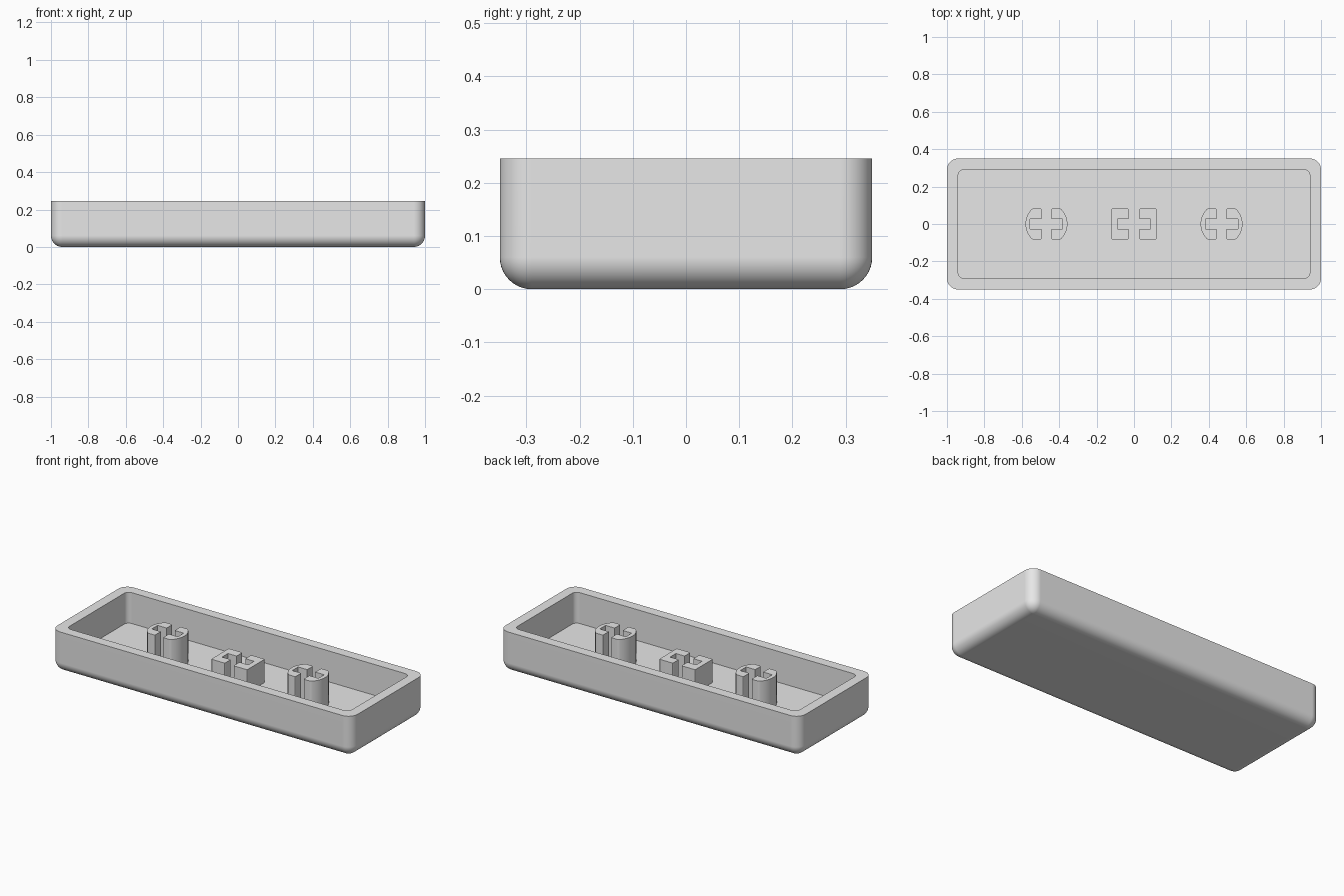
import bpy, bmesh
from math import sin, cos, pi, asin

cube = bpy.data.objects.get("Cube")
if cube:
    bpy.data.objects.remove(cube, do_unlink=True)

grey = bpy.data.materials.new("plain grey")
grey.use_nodes = True
COLOR = (0.8, 0.8, 0.8, 1)
grey.diffuse_color = COLOR
grey.node_tree.nodes["Principled BSDF"].inputs["Base Color"].default_value = COLOR

HALF_X, HALF_Y, HEIGHT = 1.0, 0.35, 0.246
WALL, FLOOR, ROUND, STEPS = 0.06, 0.06, 0.06, 10


def finish(name, bm):
    """Turn a bmesh into a smooth-shaded object with crisp edges."""
    bmesh.ops.remove_doubles(bm, verts=bm.verts, dist=1e-5)
    bmesh.ops.recalc_face_normals(bm, faces=bm.faces)
    mesh = bpy.data.meshes.new(name)
    bm.to_mesh(mesh)
    bm.free()
    mesh.materials.append(grey)
    obj = bpy.data.objects.new(name, mesh)
    bpy.context.collection.objects.link(obj)
    bpy.ops.object.select_all(action='DESELECT')
    obj.select_set(True)
    bpy.context.view_layer.objects.active = obj
    bpy.ops.object.shade_smooth_by_angle(angle=pi / 6)
    obj.modifiers.new("Even shading", 'WEIGHTED_NORMAL').keep_sharp = True
    return obj


def rounded_ring(bm, inset, radius, z):
    """Rounded rectangle of vertices, inset from the tray outline."""
    ring = []
    for i, (sx, sy) in enumerate([(1, 1), (-1, 1), (-1, -1), (1, -1)]):
        cx, cy = sx * (HALF_X - inset - radius), sy * (HALF_Y - inset - radius)
        for k in range(STEPS + 1):
            a = (i + k / STEPS) * pi / 2
            ring.append(bm.verts.new((cx + radius * cos(a), cy + radius * sin(a), z)))
    return ring


# Tray: rounded underside, straight walls, flat rim and hollow inside
bm = bmesh.new()
rings = []
for k in range(STEPS + 1):
    a = k / STEPS * pi / 2
    rings.append(rounded_ring(bm, ROUND * (1 - sin(a)), ROUND * sin(a), ROUND * (1 - cos(a))))
rings.append(rounded_ring(bm, 0, ROUND, HEIGHT))
rings.append(rounded_ring(bm, WALL, 0.03, HEIGHT))
rings.append(rounded_ring(bm, WALL, 0.03, FLOOR))
for low, high in zip(rings, rings[1:]):
    for j in range(len(low)):
        n = (j + 1) % len(low)
        bm.faces.new((low[j], low[n], high[n], high[j]))
bm.faces.new(rings[0])
bm.faces.new(rings[-1])
finish("tray", bm)

# Mounting stems: two facing brackets around a cross-shaped slot
STEM_Y, SLOT_Y, SLOT_X = 0.084, 0.028, 0.087


def stem_half(name, x, side, gap, outer, top):
    outline = [(gap, -STEM_Y)] + outer + [(gap, STEM_Y), (gap, SLOT_Y),
               (SLOT_X, SLOT_Y), (SLOT_X, -SLOT_Y), (gap, -SLOT_Y)]
    bm = bmesh.new()
    base = bm.faces.new([bm.verts.new((x + side * px, py, FLOOR - 0.01)) for px, py in outline])
    grown = bmesh.ops.extrude_face_region(bm, geom=[base], use_keep_orig=True)
    moved = [g for g in grown["geom"] if isinstance(g, bmesh.types.BMVert)]
    bmesh.ops.translate(bm, verts=moved, vec=(0, 0, top - FLOOR + 0.01))
    corners = [e for e in bm.edges
               if abs(e.verts[0].co.z - e.verts[1].co.z) > 0.01
               and all(abs(abs(v.co.y) - STEM_Y) < 1e-4 for v in e.verts)]
    bmesh.ops.bevel(bm, geom=corners, offset=0.007, segments=3, profile=0.5, affect='EDGES')
    finish(name, bm)


RADIUS = 0.112
sweep = asin(STEM_Y / RADIUS)
arc = [(RADIUS * cos(t), RADIUS * sin(t))
       for t in (sweep * (k / 8 - 1) for k in range(17))]
square = [(0.12, -STEM_Y), (0.12, STEM_Y)]

for label, side in (("left", 1), ("right", -1)):
    stem_half("center_stem_" + label, 0, side, 0.029, square, 0.2)
    stem_half("left_stem_" + label, 0.468, side, 0.027, arc, HEIGHT - 0.002)
    stem_half("right_stem_" + label, -0.468, side, 0.027, arc, HEIGHT - 0.002)
